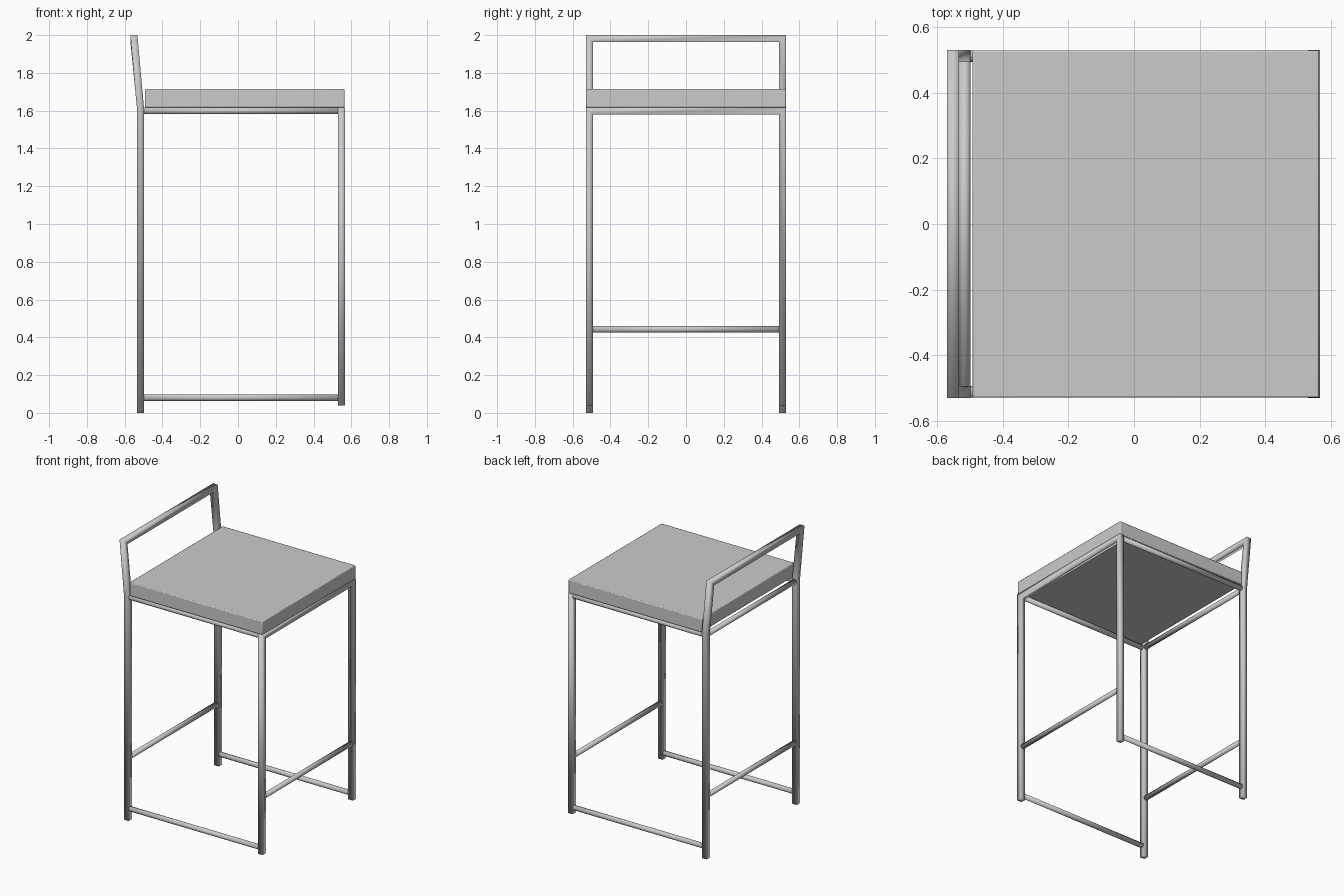
import bpy, bmesh, math
from mathutils import Vector

cube = bpy.data.objects.get("Cube")
if cube:
    bpy.data.objects.remove(cube)

grey = bpy.data.materials.new("light_grey")
grey.use_nodes = True
colour = (0.6, 0.6, 0.6, 1)
grey.diffuse_color = colour
grey.node_tree.nodes["Principled BSDF"].inputs["Base Color"].default_value = colour

H = 0.0185           # half the tube thickness
SIDE = 0.53 - H      # tube centre lines
BACK, FRONT = -0.516, 0.548
RAIL_Z = 1.599


def add_object(name, bm):
    bmesh.ops.recalc_face_normals(bm, faces=bm.faces)
    for face in bm.faces:
        face.smooth = True
    mesh = bpy.data.meshes.new(name)
    bm.to_mesh(mesh)
    bm.free()
    mesh.materials.append(grey)
    obj = bpy.data.objects.new(name, mesh)
    bpy.context.collection.objects.link(obj)
    return obj


def square_frame(name, path):
    """Upside-down U of square tube: legs mirrored in y, mitred top corners."""
    bm = bmesh.new()
    rings = []
    stations = [(x, z, -1) for x, z in path] + [(x, z, 1) for x, z in reversed(path)]
    top = path[-1][1]
    for x, z, s in stations:
        c = Vector((x, s * SIDE, z))
        u = Vector((H, 0, 0))
        v = Vector((0, -s * H, -H if z == top else 0))
        rings.append([bm.verts.new(c + a * u + b * v)
                      for a, b in ((1, 1), (1, -1), (-1, -1), (-1, 1))])
    for r, q in zip(rings, rings[1:]):
        for i in range(4):
            j = (i + 1) % 4
            bm.faces.new((r[i], r[j], q[j], q[i]))
    bm.faces.new(rings[0])
    bm.faces.new(rings[-1])
    return add_object(name, bm)


def round_bar(name, start, end):
    start, end = Vector(start), Vector(end)
    bm = bmesh.new()
    bmesh.ops.create_cone(bm, cap_ends=True, segments=20, radius1=H - 0.001,
                          radius2=H - 0.001, depth=(end - start).length)
    turn = Vector((0, 0, 1)).rotation_difference(end - start)
    bmesh.ops.rotate(bm, verts=bm.verts, matrix=turn.to_matrix())
    bmesh.ops.translate(bm, verts=bm.verts, vec=(start + end) / 2)
    return add_object(name, bm)


# Leg frames: the back one leans out above the seat to form the backrest
square_frame("back_legs_and_backrest", [(BACK, 0), (BACK, 1.61), (-0.551, 2 - H)])
square_frame("front_legs_and_rail", [(FRONT, 0.04), (FRONT, RAIL_Z)])

# Bars along the sides: seat rails and low stretchers
for side, s in (("right", -1), ("left", 1)):
    for part, z in (("seat_rail", RAIL_Z), ("low_stretcher", 0.081)):
        round_bar(f"{side}_{part}", (BACK, s * SIDE, z), (FRONT, s * SIDE, z))

# Bars across: back seat rail and the two footrests
round_bar("back_seat_rail", (BACK, -SIDE, RAIL_Z), (BACK, SIDE, RAIL_Z))
for name, x in (("back_footrest", BACK), ("front_footrest", FRONT)):
    round_bar(name, (x, -SIDE, 0.443), (x, SIDE, 0.443))

# Seat cushion with a fine softened edge
bm = bmesh.new()
bmesh.ops.create_cube(bm, size=1)
bmesh.ops.scale(bm, verts=bm.verts, vec=(1.056, 1.058, 0.098))
bmesh.ops.translate(bm, verts=bm.verts, vec=(0.036, 0, 1.666))
seat = add_object("seat_cushion", bm)
bevel = seat.modifiers.new("soft_edge", "BEVEL")
bevel.width = 0.006
bevel.segments = 2
bpy.context.view_layer.objects.active = seat
seat.select_set(True)
bpy.ops.object.shade_smooth_by_angle(angle=math.radians(35))
